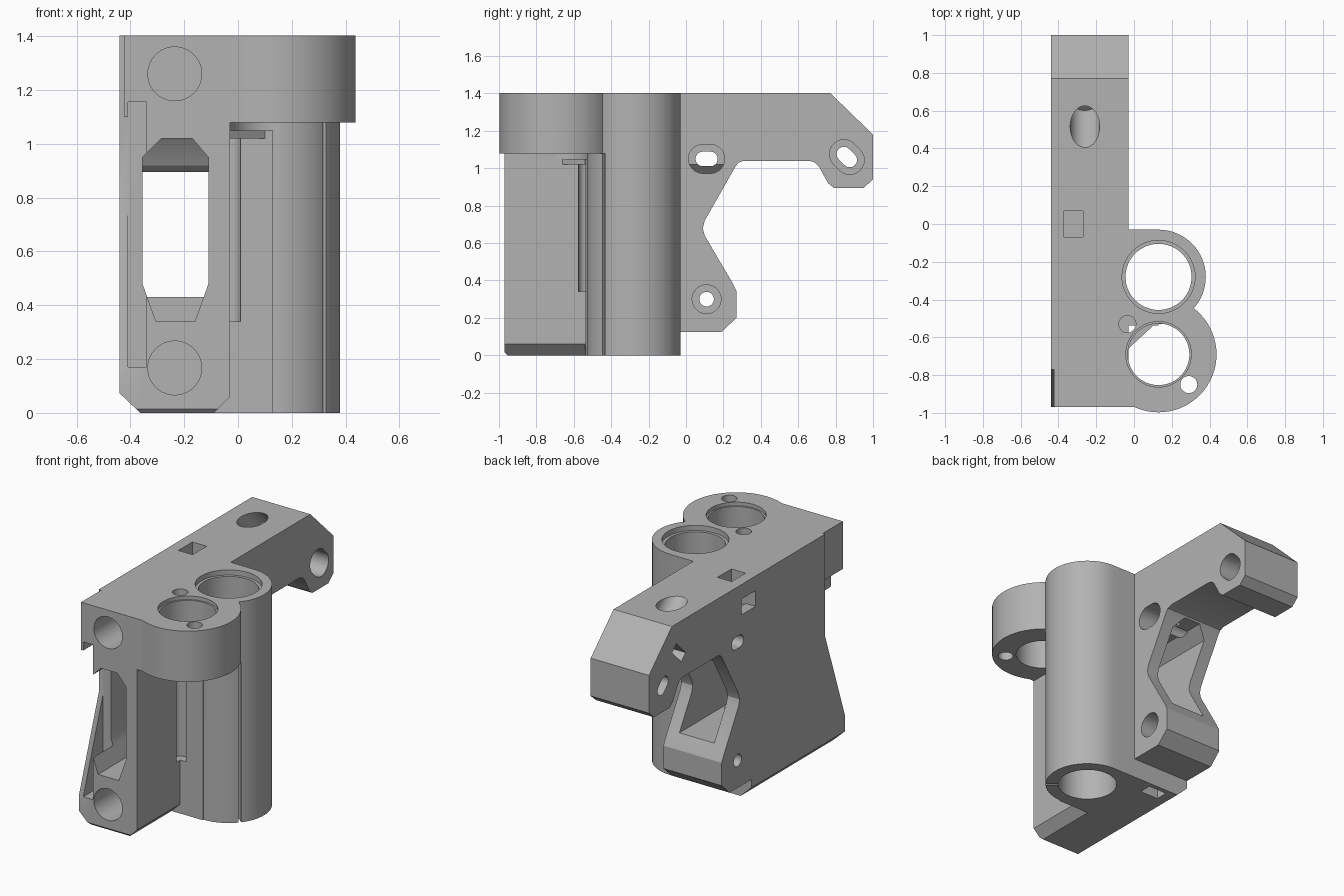
import bpy, bmesh, math
from mathutils import Vector, Matrix

cube = bpy.data.objects.get("Cube")
if cube:
    bpy.data.objects.remove(cube, do_unlink=True)

grey = bpy.data.materials.new("plain_grey")
grey.use_nodes = True
colour = (0.45, 0.45, 0.45, 1)
grey.diffuse_color = colour
grey.node_tree.nodes["Principled BSDF"].inputs["Base Color"].default_value = colour


def prism(name, pts, axis, lo, hi):
    """Extrude a 2D outline along an axis: x takes (y, z), y takes (x, z), z takes (x, y)."""
    i = "xyz".index(axis)

    def place(p, t):
        c = list(p)
        c.insert(i, t)
        return c

    bm = bmesh.new()
    face = bm.faces.new([bm.verts.new(place(p, lo)) for p in pts])
    out = bmesh.ops.extrude_face_region(bm, geom=[face])
    step = Vector(place((0, 0), hi - lo))
    bmesh.ops.translate(bm, vec=step, verts=[g for g in out["geom"] if isinstance(g, bmesh.types.BMVert)])
    bmesh.ops.recalc_face_normals(bm, faces=bm.faces)
    mesh = bpy.data.meshes.new(name)
    bm.to_mesh(mesh)
    bm.free()
    ob = bpy.data.objects.new(name, mesh)
    bpy.context.collection.objects.link(ob)
    return ob


def rect(a0, a1, b0, b1):
    return [(a0, b0), (a1, b0), (a1, b1), (a0, b1)]


def capsule(a, b, r, half=0, turn=0, n=32):
    """Outline of a circle, or of a slot when half is above zero."""
    pts = []
    for side in (1, -1):
        for k in range(n + 1 if half else n):
            t = turn + math.pi * (k / n - 0.5) + (math.pi if side < 0 else 0)
            pts.append((a + side * half * math.cos(turn) + r * math.cos(t),
                        b + side * half * math.sin(turn) + r * math.sin(t)))
    return pts


def combine(target, tool, op="DIFFERENCE"):
    mod = target.modifiers.new(tool.name, "BOOLEAN")
    mod.operation, mod.solver, mod.object = op, "EXACT", tool
    bpy.context.view_layer.update()
    bpy.context.view_layer.objects.active = target
    bpy.ops.object.modifier_apply(modifier=mod.name)
    bpy.data.objects.remove(tool, do_unlink=True)


# Side plate with rear hook and lower lug
outline = [(-0.97, 0.015), (-0.955, 0), (-0.03, 0), (-0.03, 0.125), (0.19, 0.125), (0.27, 0.2),
           (0.27, 0.345), (0.25, 0.385), (0.1, 0.64), (0.09, 0.68), (0.1, 0.72), (0.265, 1.01),
           (0.28, 1.03), (0.31, 1.04), (0.66, 1.04), (0.69, 1.03), (0.71, 1.01), (0.76, 0.92),
           (0.79, 0.895), (0.95, 0.895), (1, 0.94), (1, 1.18), (0.77, 1.403), (-0.97, 1.403)]
body = prism("rod_and_bearing_bracket", outline, "x", -0.44, -0.03)

# Bearing tube, upper collar, webs and small gusset
TUBE, COLLAR, TOP = (0.13, -0.28), (0.13, -0.69), 1.403
for name, pts, lo, hi in [
        ("bearing_tube", capsule(*TUBE, 0.25), 0, TOP),
        ("tube_web", rect(-0.2, 0.13, -0.538, -0.03), 0, TOP),
        ("collar", capsule(*COLLAR, 0.307), 1.08, TOP),
        ("collar_web", rect(-0.2, 0.01, -0.97, -0.35), 1.08, TOP),
        ("gusset", [(-0.1, -0.5), (0.1, -0.5), (0.1, -0.54), (-0.03, -0.66), (-0.1, -0.66)], 1.02, 1.09)]:
    combine(body, prism(name, pts, "z", lo, hi), "UNION")

# Vertical bores, rod holes and nut pockets
for pts, lo, hi in [
        (capsule(*TUBE, 0.175), -0.1, 1.5),
        (capsule(*TUBE, 0.193), 1.37, 1.5),
        (capsule(*COLLAR, 0.163), 1.05, 1.5),
        (capsule(*COLLAR, 0.173), 1.38, 1.5),
        (capsule(-0.035, -0.53, 0.045), 0.34, 1.5),
        (capsule(0.29, -0.85, 0.045), 1, 1.5),
        (rect(-0.37, -0.27, -0.07, 0.07), 1.2, 1.5),
        (rect(-0.3, -0.17, -0.14, -0.06), -0.1, 0.25)]:
    combine(body, prism("bore_cutter", pts, "z", lo, hi))

# Clamping slit in the bearing tube
slit = prism("slit_cutter", rect(0.1, 0.3, -0.008, 0.008), "z", -0.1, 1.08)
slit.matrix_world = Matrix.Translation((*TUBE, 0)) @ Matrix.Rotation(math.radians(-40), 4, "Z")
combine(body, slit)

# Front window, widening to a square sill at the back
window_top = [(-0.11, 0.95), (-0.17, 1.02), (-0.285, 1.02), (-0.355, 0.95)]
front_sill = [(-0.355, 0.48), (-0.305, 0.34), (-0.16, 0.34), (-0.11, 0.48)]
back_sill = [(-0.355, 0.43), (-0.11, 0.43)]
combine(body, prism("window_cutter", window_top + front_sill, "y", -1.1, -0.2))
combine(body, prism("rear_window_cutter", window_top + back_sill, "y", -0.3, 0.6))

# Front screw recesses
for z in (1.26, 0.167):
    combine(body, prism("screw_cutter", [(x, max(z - 0.103, h)) for x, h in capsule(-0.235, z, 0.1)],
                        "y", -1.1, -0.55))

# Front left relief with its tapered rib
combine(body, prism("relief_cutter", rect(-0.409, -0.34, 0.17, 1.155), "y", -1.1, -0.77))
taper = [(-1.1, 0.17), (-0.97, 0.17), (-0.77, 0.75), (-0.77, 1.1), (-1.1, 1.1)]
combine(body, prism("taper_cutter", taper, "x", -0.5, -0.405))
combine(body, prism("side_step_cutter", rect(-1.1, -0.77, 1, 1.5), "x", -0.5, -0.424))

# Bottom edge chamfers
combine(body, prism("left_chamfer", [(-0.5, -0.06), (-0.3, -0.06), (-0.5, 0.13)], "y", -1.1, 0.03))
combine(body, prism("right_chamfer", [(0.03, -0.06), (0.03, 0.12), (-0.15, -0.06)], "y", -1.1, -0.539))

# Sideways mounting holes and slots with counterbores
for y, z, half, turn in [(0.11, 0.3, 0, 0), (0.11, 1.05, 0.02, 0), (0.86, 1.06, 0.022, -math.pi / 4)]:
    combine(body, prism("hole_cutter", capsule(y, z, 0.039, half, turn), "x", -0.6, 0))
    combine(body, prism("counterbore_cutter", capsule(y, z, 0.077, half, turn), "x", -0.2, 0))

# Nut pockets opening on the flat side
combine(body, prism("nut_cutter", rect(-0.07, 0.07, 1.21, 1.31), "x", -0.6, -0.27))
nut = prism("tilted_nut_cutter", rect(-0.03, 0.03, -0.065, 0.065), "x", -0.6, -0.2)
nut.matrix_world = Matrix.Translation((0, 0.7, 1.21)) @ Matrix.Rotation(math.radians(-45), 4, "X")
combine(body, nut)

# Tilted screw hole running from the top towards the hook
for r, depth in ((0.078, -0.2), (0.04, -0.45)):
    screw = prism("tilted_screw_cutter", capsule(0, 0, r), "z", depth, 0.3)
    screw.matrix_world = Matrix.Translation((-0.26, 0.515, TOP)) @ Matrix.Rotation(math.radians(45), 4, "X")
    combine(body, screw)

# Smooth round walls, sharp edges
body.data.materials.clear()
body.data.materials.append(grey)
for poly in body.data.polygons:
    poly.material_index = 0
bpy.ops.object.select_all(action="DESELECT")
body.select_set(True)
bpy.context.view_layer.objects.active = body
bpy.ops.object.shade_smooth_by_angle(angle=math.radians(20))
